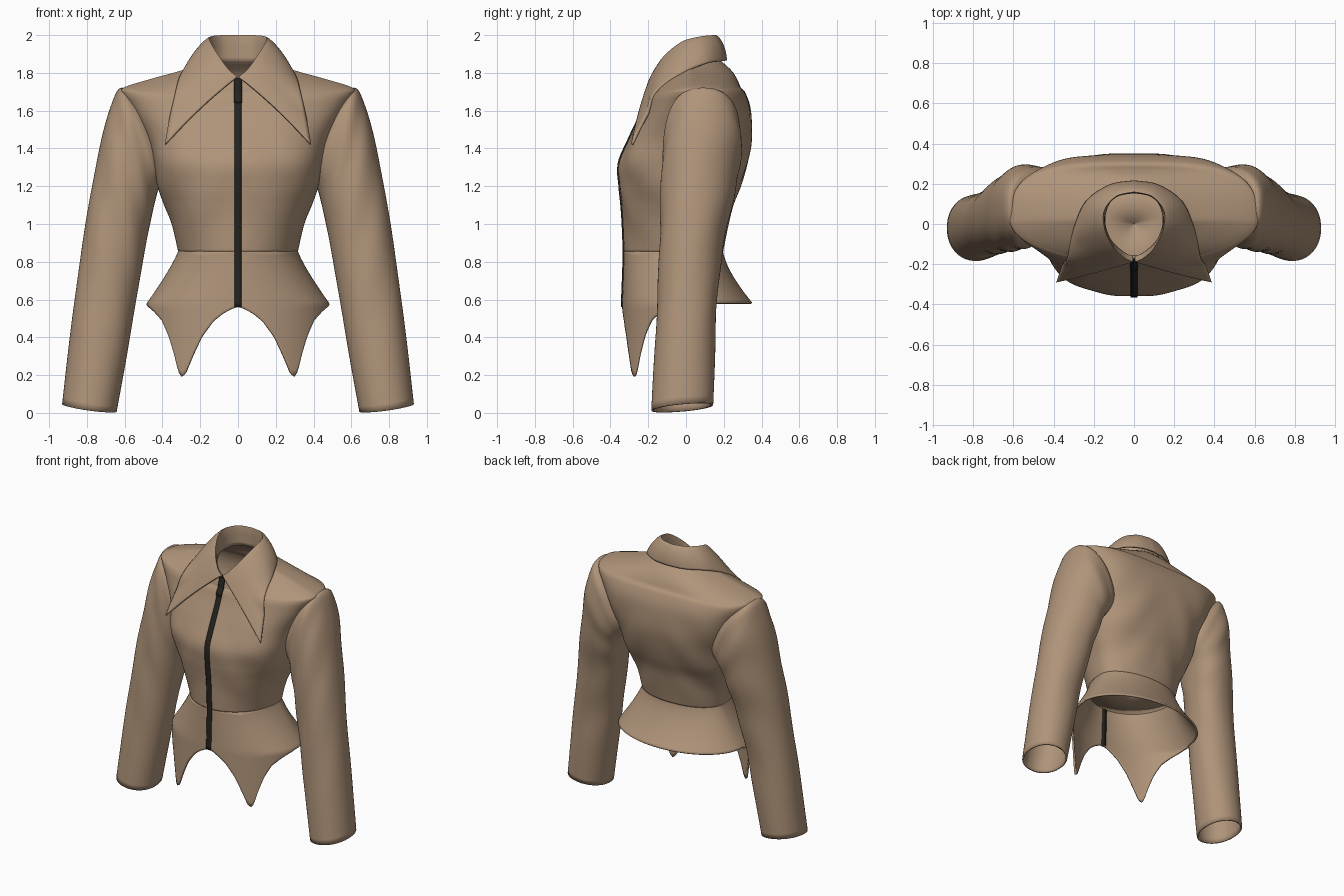
import bpy, bmesh, math
from mathutils import Vector

if "Cube" in bpy.data.objects:
    bpy.data.objects.remove(bpy.data.objects["Cube"])


def material(name, rgb):
    m = bpy.data.materials.new(name)
    m.diffuse_color = (*rgb, 1)
    m.use_nodes = True
    m.node_tree.nodes["Principled BSDF"].inputs["Base Color"].default_value = m.diffuse_color
    return m


TAN = material("tan cloth", (0.43, 0.295, 0.193))
DARK = material("dark zip", (0.018, 0.017, 0.013))


def spline(pts, u):
    """Smooth interpolation through a list of tuples, u in 0..1."""
    n = len(pts) - 1
    f = min(max(u, 0), 1) * n
    i = min(int(f), n - 1)
    t = f - i
    p1, p2 = pts[i], pts[i + 1]
    p0, p3 = pts[max(i - 1, 0)], pts[min(i + 2, n)]
    return [b + 0.5 * t * (c - a + t * (2 * a - 5 * b + 4 * c - d + t * (3 * (b - c) + d - a)))
            for a, b, c, d in zip(p0, p1, p2, p3)]


def sheet(name, rows, mat, closed=False, mirror=False, thick=0.012):
    """Cloth sheet from rows of points, thickened."""
    bm = bmesh.new()
    grid = [[bm.verts.new(p) for p in r] for r in rows]
    n = len(rows[0])
    for a, b in zip(grid, grid[1:]):
        for j in range(n if closed else n - 1):
            k = (j + 1) % n
            bm.faces.new((a[j], a[k], b[k], b[j]))
    bmesh.ops.recalc_face_normals(bm, faces=bm.faces)
    me = bpy.data.meshes.new(name)
    bm.to_mesh(me)
    bm.free()
    me.materials.append(mat)
    ob = bpy.data.objects.new(name, me)
    bpy.context.collection.objects.link(ob)
    if mirror:
        m = ob.modifiers.new("mirror", 'MIRROR')
        m.merge_threshold = 0.002
    s = ob.modifiers.new("thickness", 'SOLIDIFY')
    s.thickness, s.offset = thick, 0
    bpy.ops.object.select_all(action='DESELECT')
    ob.select_set(True)
    bpy.context.view_layer.objects.active = ob
    bpy.ops.object.shade_smooth_by_angle(angle=math.radians(50))
    return ob


def seam(name, pts, closed=False, mirror=False, r=0.003):
    """Thin raised seam along a path."""
    cu = bpy.data.curves.new(name, 'CURVE')
    cu.dimensions, cu.bevel_depth, cu.bevel_resolution = '3D', r, 1
    s = cu.splines.new('POLY')
    s.points.add(len(pts) - 1)
    for q, p in zip(s.points, pts):
        q.co = (*p, 1)
    s.use_cyclic_u = closed
    cu.materials.append(TAN)
    ob = bpy.data.objects.new(name, cu)
    bpy.context.collection.objects.link(ob)
    if mirror:
        ob.modifiers.new("mirror", 'MIRROR')


YC = 0.02


def ring(th, w, yf, yb, n, nb=None):
    """Rounded outline point; th = 0 is the front centre."""
    s, c = math.sin(th), math.cos(th)
    if c < 0 and nb:
        n = nb
    x = w * math.copysign(abs(s) ** (2 / n), s)
    k = abs(c) ** (2 / n)
    return x, (YC - (YC - yf) * k) if c > 0 else (YC + (yb - YC) * k)


# Bodice: height, half width, front, back, squareness of front and back
BODY = [(0.85, .31, -.322, .19, 2.05, 2.05), (1.0, .345, -.328, .22, 2.2, 2.2), (1.1, .385, -.335, .245, 2.3, 2.3),
        (1.2, .42, -.345, .285, 2.5, 2.5), (1.32, .44, -.349, .32, 2.7, 2.8), (1.45, .475, -.295, .342, 2.6, 3.2),
        (1.6, .55, -.225, .338, 2.4, 3.3), (1.69, .605, -.195, .31, 2.1, 3.2), (1.72, .595, -.185, .285, 1.9, 2.8),
        (1.765, .45, -.18, .265, 1.8, 2.4), (1.81, .29, -.172, .235, 1.9, 2.2), (1.86, .17, -.165, .18, 2.0, 2.0)]


def body_pt(u, th):
    z, w, yf, yb, n, nb = spline(BODY, u)
    x, y = ring(th, w, yf, yb, n, nb)
    dip = min(max((z - 1.66) / 0.2, 0), 1) * 0.09
    front = max(0, (YC - y) / (YC - yf))
    fold = 0.006 * math.sin(13 * z + 17 * abs(x)) * min(1, abs(x) * 5) * min(1, max(0, (1.7 - z) * 3))
    fold *= min(1, (z - .85) * 6)
    return x, y + fold, z - dip * front


N = 112
ANG = [2 * math.pi * j / N for j in range(N)]
sheet("bodice", [[body_pt(i / 66, t) for t in ANG] for i in range(67)], TAN, closed=True)

# Peplum with two long front points
HEM = [(0, .56), (.03, .552), (.08, .525), (.13, .485), (.19, .405), (.24, .30), (.275, .215), (.295, .19),
       (.313, .215), (.335, .31), (.365, .41), (.40, .49), (.44, .535), (.485, .575)]


def hem_z(x):
    for (a, za), (b, zb) in zip(HEM, HEM[1:]):
        if x <= b:
            return za + (zb - za) * (x - a) / (b - a)
    return 0.575


def peplum_pt(v, th):
    xh, yh = ring(th, .48, -.332, .35, 2.05)
    hem = hem_z(abs(xh)) if math.cos(th) > 0 else 0.58
    z = 0.86 + (hem - 0.86) * v
    s = min(1, (0.86 - z) / 0.285)
    f = s ** 1.2
    x, y = ring(th, .31 + .17 * f, -.322 - .01 * f, .19 + .16 * s ** 1.5, 2.05)
    return x, y - (0.012 * max(0, .56 - z) / .36 if y < 0 else 0), z


PANG = [2 * math.pi * j / 200 for j in range(200)]
sheet("peplum", [[peplum_pt(i / 22, t) for t in PANG] for i in range(23)], TAN, closed=True)

# Waist seam, shoulder seams and the lining that closes the waist inside
waist = [peplum_pt(0, t) for t in ANG]
seam("waist_seam", [(x * 1.012, y * 1.012, z) for x, y, z in waist], True)
sheet("waist_lining", [[(x * k, y * k, .845) for x, y, z in waist] for k in (.004, .5, .995)], TAN, closed=True,
      thick=.006)
seam("shoulder_seam", [Vector(body_pt(u, math.pi / 2)) + Vector((0, 0, .003))
                       for u in [.74 + .02 * i for i in range(9)]], mirror=True)

# Sleeves: inner x, inner z, outer x, outer z, front, back (first row is tucked inside the bodice)
SLEEVE = [(.35, 1.30, .48, 1.62, -.02, .19), (.40, 1.23, .585, 1.70, -.085, .265), (.425, 1.19, .627, 1.71, -.105, .285),
          (.445, 1.12, .665, 1.63, -.115, .285), (.465, 1.03, .71, 1.48, -.125, .265),
          (.49, .91, .757, 1.25, -.13, .23), (.52, .74, .802, 1.0, -.135, .19),
          (.555, .54, .845, .70, -.145, .16), (.595, .30, .885, .40, -.16, .15),
          (.648, .008, .925, .046, -.178, .138)]


def sleeve_pt(u, t):
    xi, zi, xo, zo, yf, yb = spline(SLEEVE, u)
    c, s = math.cos(t), math.sin(t)
    e = 0.78 + 0.16 * min(1, u * 2)
    k = 0.5 + 0.5 * math.copysign(abs(c) ** e, c)
    y = (yf + yb) / 2 + (yb - yf) / 2 * math.copysign(abs(s) ** e, s)
    y += 0.004 * math.sin(u * 30 + 3 * t) * math.sin(math.pi * u)
    # the armhole bends inwards at front and back
    tuck = (0.08 if s > 0 else 0.01) * s * s * max(0, 1 - u * 3.2)
    return xi + (xo - xi) * k - tuck, y, zi + (zo - zi) * k + 0.015 * s * u * u


SANG = [2 * math.pi * j / 56 for j in range(56)]
sheet("sleeve", [[sleeve_pt(i / 54, t) for t in SANG] for i in range(55)], TAN, closed=True, mirror=True)

# Collar: neck line, fold line and outer edge, front centre to back centre
NECK = [(.008, -.165, 1.765), (.06, -.14, 1.78), (.12, -.08, 1.81), (.15, .01, 1.84), (.13, .10, 1.85),
        (.08, .145, 1.855), (0, .16, 1.855)]
FOLD = [(.008, -.185, 1.775), (.055, -.165, 1.815), (.11, -.11, 1.89), (.15, -.02, 1.96), (.15, .07, 1.985),
        (.09, .14, 1.993), (0, .162, 1.993)]
OUTER = [(.385, -.285, 1.42), (.36, -.215, 1.56), (.328, -.125, 1.70), (.295, -.02, 1.795), (.235, .11, 1.85),
         (.12, .19, 1.862), (0, .21, 1.865)]


def front_y(x, z):
    u = min(range(100), key=lambda i: abs(spline(BODY, i / 99)[0] - z)) / 99
    _, w, yf, _, n, _ = spline(BODY, u)
    return YC - (YC - yf) * max(0, 1 - abs(x / w) ** n) ** (1 / n)


cols = []
for j in range(37):
    u = j / 36
    nk, fo, ou = (Vector(spline(c, u)) for c in (NECK, FOLD, OUTER))
    out = Vector((ou.x, ou.y, 0)).normalized()
    ctrl = (fo + ou) / 2 + out * 0.02 + Vector((0, 0, .018))
    col = [nk.lerp(fo, i / 5) for i in range(5)]
    for i in range(15):
        t = i / 14
        p = fo * (1 - t) ** 2 + ctrl * 2 * t * (1 - t) + ou * t * t
        # rest on the chest, fading out towards the shoulder
        if p.y < 0:
            push = min(0, front_y(p.x, p.z) - 0.012 - p.y)
            p.y += push * min(1, max(0, (1.8 - p.z) / .14)) * min(1, t * 4)
        col.append(p)
    cols.append(col)
sheet("collar", cols, TAN, mirror=True, thick=0.014)

# Front zip, running through the cloth so it shows inside too
path = [body_pt(1 - i / 50, 0) for i in range(51)] + [peplum_pt(i / 10, 0) for i in range(1, 11)]
path = [p for p in path if p[2] < 1.775]
sheet("front_zip", [[(x, y - .002, z) for x in (-.018, 0, .018)] for _, y, z in path], DARK, thick=0.022)
top = [p for p in path if 1.62 < p[2] < 1.76]
sheet("zip_pull", [[(x, y - .014, z) for x in (-.021, 0, .021)] for _, y, z in top], DARK, thick=0.01)
